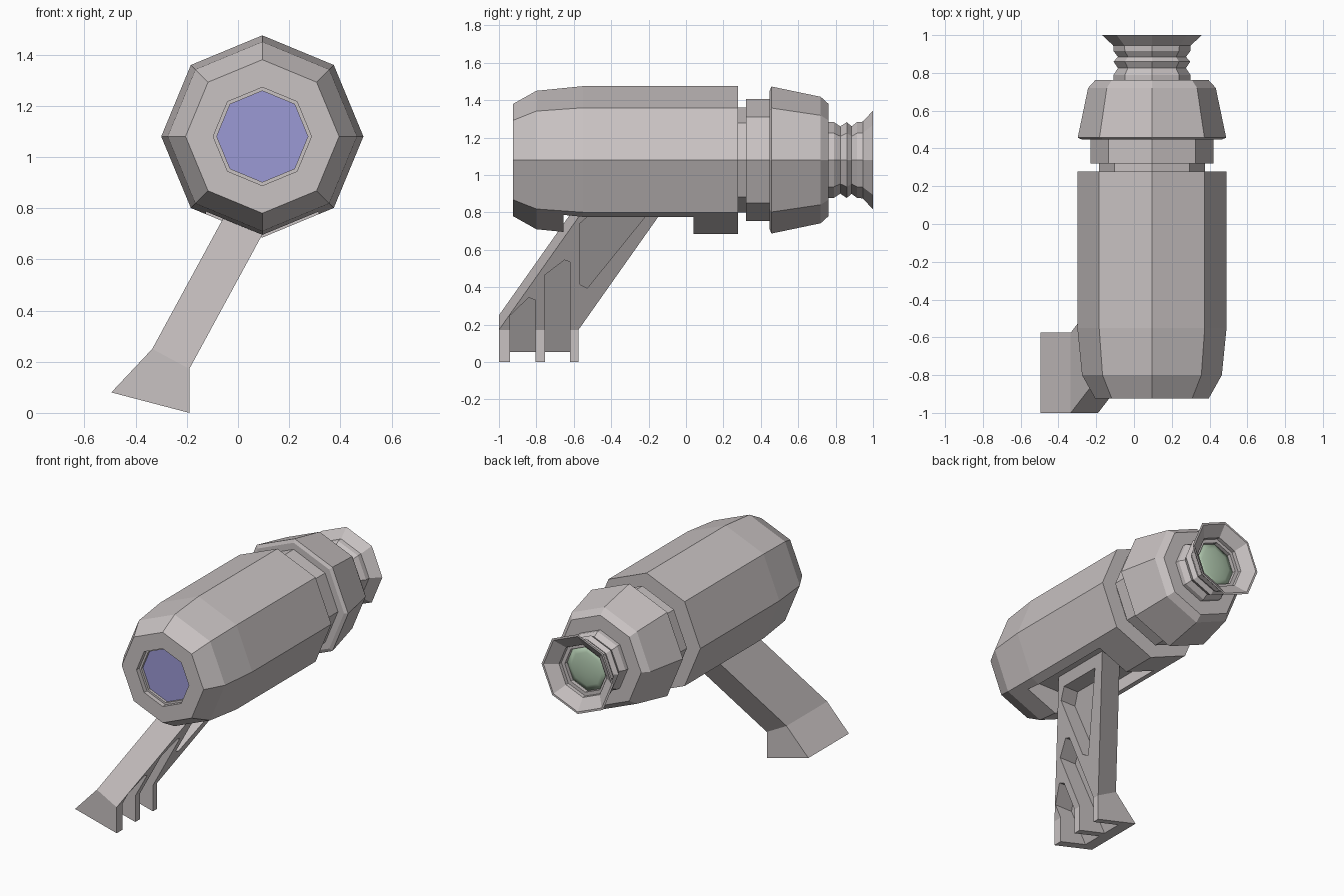
import bpy, bmesh, math

if "Cube" in bpy.data.objects:
    bpy.data.objects.remove(bpy.data.objects["Cube"])

CX, CZ = 0.095, 1.08          # optical axis position


def material(name, rgb):
    m = bpy.data.materials.new(name)
    m.diffuse_color = (*rgb, 1)
    m.use_nodes = True
    m.node_tree.nodes["Principled BSDF"].inputs["Base Color"].default_value = m.diffuse_color
    return m


GREY = material("warm_grey", (0.58, 0.54, 0.54))
BLUE = material("front_glass_blue", (0.33, 0.32, 0.66))
GREEN = material("rear_glass_green", (0.43, 0.57, 0.42))


def loft(name, rings, mat):
    """Skin a list of equal-length point rings and cap both ends."""
    bm = bmesh.new()
    vs = [[bm.verts.new(p) for p in ring] for ring in rings]
    n = len(vs[0])
    for a, b in zip(vs, vs[1:]):
        for i in range(n):
            j = (i + 1) % n
            bm.faces.new((a[i], a[j], b[j], b[i]))
    bm.faces.new(vs[0])
    bm.faces.new(vs[-1])
    bmesh.ops.recalc_face_normals(bm, faces=bm.faces)
    me = bpy.data.meshes.new(name)
    bm.to_mesh(me)
    bm.free()
    me.materials.append(mat)
    ob = bpy.data.objects.new(name, me)
    bpy.context.collection.objects.link(ob)
    return ob


def octagon(y, r):
    return [(CX + r * math.sin(k * math.pi / 4), y, CZ + r * math.cos(k * math.pi / 4))
            for k in range(8)]


def turned(name, profile, mat=GREY):
    """Eight-sided part around the optical axis from (y, radius) pairs."""
    return loft(name, [octagon(y, r) for y, r in profile], mat)


def cut(ob, cutters):
    for c in cutters:
        m = ob.modifiers.new("cut", 'BOOLEAN')
        m.operation, m.solver, m.object = 'DIFFERENCE', 'EXACT', c
    dg = bpy.context.evaluated_depsgraph_get()
    me = bpy.data.meshes.new_from_object(ob.evaluated_get(dg))
    ob.modifiers.clear()
    ob.data = me
    for c in cutters:
        bpy.data.objects.remove(c)


# main barrel with stepped front opening
barrel = turned("barrel", [(-0.87, 0.178), (-0.895, 0.178), (-0.895, 0.192), (-0.925, 0.192),
                           (-0.925, 0.30), (-0.80, 0.37), (-0.55, 0.395), (0.278, 0.395)])
# open recess in the underside, around the grip
x0, x1 = CX - 0.22, CX + 0.22
recess = loft("recess_cutter", [[(x0, -0.655, z), (x1, -0.655, z), (x1, 0.04, z), (x0, 0.04, z)]
                                for z in (0.5, 0.86)], GREY)
cut(barrel, [recess])

# neck, focus ring and rear housing
turned("neck", [(0.26, 0.28), (0.48, 0.28)])
turned("focus_ring", [(0.32, 0.326), (0.447, 0.326)])
turned("rear_housing", [(0.447, 0.37), (0.457, 0.393), (0.72, 0.338), (0.762, 0.30)])

# ribbed eyepiece with flared, hollow cup
turned("eyepiece", [(0.75, 0.203), (0.79, 0.203), (0.825, 0.18), (0.86, 0.203), (0.885, 0.18),
                    (0.915, 0.203), (0.945, 0.205), (1.0, 0.264), (1.0, 0.25), (0.945, 0.175),
                    (0.92, 0.175), (0.92, 0.15), (0.89, 0.15)])

# glass
turned("front_lens", [(-0.86, 0.178), (-0.878, 0.178)], BLUE)
rear = turned("rear_lens", [(0.88, 0.15), (0.895, 0.15), (0.907, 0.11), (0.914, 0.06),
                            (0.916, 0.02)], GREEN)
for p in rear.data.polygons:
    p.use_smooth = True

# slanted grip: foot ring, knee ring, then swept up into the barrel
F, B = -1.0, -0.575
foot = [(-0.495, F, 0.08), (-0.19, F, 0), (-0.19, B, 0), (-0.495, B, 0.08)]
knee = [(-0.335, F, 0.25), (-0.19, F, 0.172), (-0.19, B, 0.172), (-0.335, B, 0.25)]
t = 1.38
top = [(x + 0.277 * t, y + 0.36 * t, z + 0.51 * t) for x, y, z in knee]
grip = loft("grip", [foot, knee, top], GREY)

# finger grooves in the inner side of the grip, as (y, z) outlines
grooves = [
    [(-0.94, -0.1), (-0.94, 0.25), (-0.84, 0.345), (-0.805, 0.33), (-0.805, -0.1)],
    [(-0.755, -0.1), (-0.755, 0.465), (-0.65, 0.545), (-0.62, 0.535), (-0.62, -0.1)],
    [(-0.568, 0.415), (-0.568, 0.74), (-0.50, 0.80), (-0.20, 0.80), (-0.528, 0.395)],
]
cutters = [loft("groove_cutter", [[(-0.393 + 0.58 * (z - 0.053), y, z) for y, z in g],
                                  [(0.6, y, z) for y, z in g]], GREY) for g in grooves]
cut(grip, cutters)
